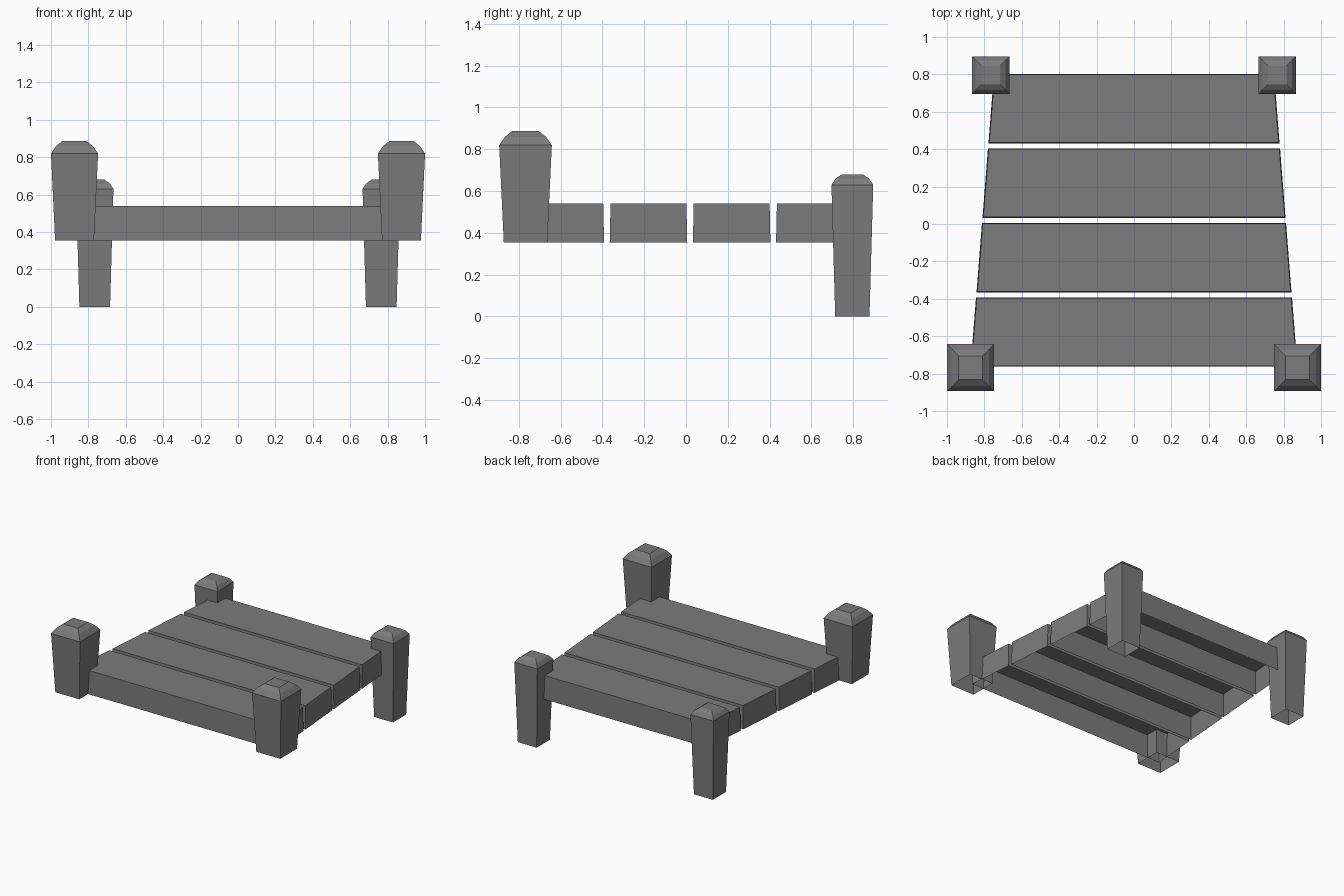
import bpy
import bmesh

cube = bpy.data.objects.get("Cube")
if cube:
    bpy.data.objects.remove(cube, do_unlink=True)

grey = bpy.data.materials.new("plain_grey")
grey.use_nodes = True
colour = (0.2, 0.2, 0.2, 1)
grey.diffuse_color = colour
grey.node_tree.nodes["Principled BSDF"].inputs["Base Color"].default_value = colour


def loft(name, rings):
    """Skin stacked four-cornered rings, closed on top and open underneath."""
    bm = bmesh.new()
    loops = [[bm.verts.new(p) for p in ring] for ring in rings]
    for low, high in zip(loops, loops[1:]):
        for i in range(4):
            j = (i + 1) % 4
            bm.faces.new((low[i], low[j], high[j], high[i]))
    bm.faces.new(loops[-1])
    mesh = bpy.data.meshes.new(name)
    bm.to_mesh(mesh)
    bm.free()
    mesh.materials.append(grey)
    obj = bpy.data.objects.new(name, mesh)
    bpy.context.collection.objects.link(obj)
    return obj


def post(name, x, y, profile):
    """Square tapered post from (half width, height) pairs."""
    loft(name, [[(x - h, y - h, z), (x + h, y - h, z),
                 (x + h, y + h, z), (x - h, y + h, z)] for h, z in profile])


def half_width(y):
    return 0.745 + 0.08 * (0.8 - y)


def plank_ring(y0, y1, z, flare):
    a, b = half_width(y0) + flare, half_width(y1) + flare
    y0, y1 = y0 - flare, y1 + flare
    return [(-a, y0, z), (a, y0, z), (b, y1, z), (-b, y1, z)]


# Corner posts with bevelled caps
front_profile = [(0.104, 0.355), (0.126, 0.82), (0.098, 0.86), (0.063, 0.887)]
back_profile = [(0.082, 0), (0.1, 0.63), (0.08, 0.66), (0.05, 0.68)]
for side, s in (("left", 1), ("right", -1)):
    post("front_post_" + side, s * 0.874, -0.768, front_profile)
    post("back_post_" + side, s * 0.766, 0.796, back_profile)

# Four deck planks, narrowing toward the back
for i in range(4):
    y0 = -0.759 + i * 0.398
    y1 = y0 + 0.363
    loft(f"deck_plank_{i + 1}", [plank_ring(y0, y1, 0.355, 0.004),
                                 plank_ring(y0, y1, 0.54, 0)])
